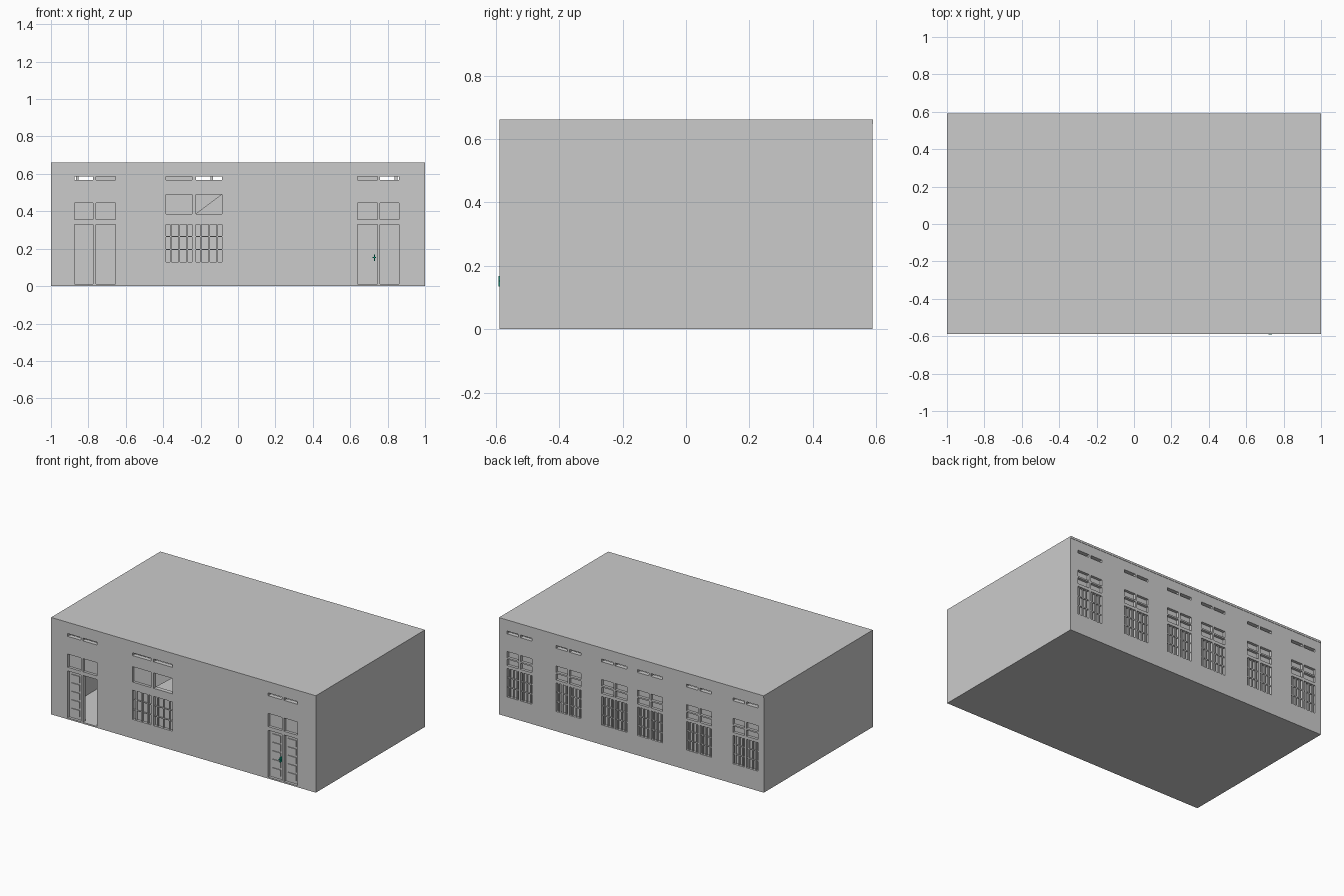
import bpy, bmesh
from mathutils import Matrix, Vector

if "Cube" in bpy.data.objects:
    bpy.data.objects.remove(bpy.data.objects["Cube"])

HX, HY, H = 1.0, 0.588, 0.66   # half length, half depth, height
T = 0.03                       # wall thickness
VENT = (0.566, 0.585)


def boxes(name, spans):
    """One object made of axis-aligned boxes (x0, x1, y0, y1, z0, z1)."""
    bm = bmesh.new()
    for x0, x1, y0, y1, z0, z1 in spans:
        centre = Vector(((x0 + x1) / 2, (y0 + y1) / 2, (z0 + z1) / 2))
        size = Vector((x1 - x0, y1 - y0, z1 - z0, 1))
        bmesh.ops.create_cube(bm, size=1, matrix=Matrix.Translation(centre) @ Matrix.Diagonal(size))
    mesh = bpy.data.meshes.new(name)
    bm.to_mesh(mesh)
    bm.free()
    ob = bpy.data.objects.new(name, mesh)
    bpy.context.collection.objects.link(ob)
    return ob


def layer(side, d0, d1):
    """Y range between two depths behind the outer face (side -1 front, +1 back)."""
    return tuple(sorted((side * (HY - d0), side * (HY - d1))))


def wall(name, side, openings):
    """Wall panel with rectangular openings (x0, x1, z0, z1) cut through."""
    ob = boxes(name, [(-HX, HX, *layer(side, 0, T), 0, H)])
    cutter = boxes(name + "_cutter", [(a, b, *layer(side, -0.05, T + 0.05), c, d) for a, b, c, d in openings])
    cutter.hide_render = True
    mod = ob.modifiers.new("openings", "BOOLEAN")
    mod.object = cutter
    mod.solver = "EXACT"
    bpy.context.view_layer.objects.active = ob
    bpy.ops.object.modifier_apply(modifier=mod.name)
    bpy.data.objects.remove(cutter)


def grille(side, x0, x1, z0, z1, cross):
    """Three vertical bars and some cross bars over one window leaf."""
    w, y = x1 - x0, layer(side, 0.004, 0.013)
    out = [(x0 + w * f - 0.004, x0 + w * f + 0.004, *y, z0, z1) for f in (0.18, 0.5, 0.82)]
    out += [(x0, x1, *layer(side, 0.006, 0.012), z - 0.003, z + 0.003) for z in cross]
    return out


def panes(side, openings):
    return [(a, b, *layer(side, 0.018, 0.022), c, d) for a, b, c, d in openings]


# Body: floor, roof and closed end walls
boxes("floor", [(-HX, HX, -HY, HY, 0, 0.008)])
boxes("roof", [(-HX, HX, -HY, HY + 0.002, H - 0.012, H + 0.002)])
boxes("end_walls", [(-HX, -HX + T, -HY, HY, 0, H), (HX - T, HX, -HY, HY, 0, H)])

# Front openings
door_l = [(-0.875, -0.775), (-0.76, -0.655)]
window = [(-0.385, -0.245), (-0.225, -0.085)]
door_r = [(0.64, 0.745), (0.76, 0.86)]
leaves = door_l + window + door_r
vents = [(*s, *VENT) for s in leaves]
doors = [(*s, 0.01, 0.33) for s in door_l + door_r]
transoms = [(*s, 0.355, 0.445) for s in door_l + door_r]
high = [(*s, 0.385, 0.49) for s in window]
low = [(*s, 0.13, 0.33) for s in window]
wall("front_wall", -1, vents + doors + transoms + high + low)
boxes("front_panes", panes(-1, transoms + low + high[:1]))
boxes("front_grilles", [b for o in low for b in grille(-1, *o, (0.195, 0.265))])

# Closed door leaves with raised panels; the second left leaf is open
closed = [doors[0], doors[2], doors[3]]
boxes("door_leaves", panes(-1, closed))
boxes("door_panels", [(a + 0.02, b - 0.02, *layer(-1, 0.013, 0.018), 0.03 + i * 0.058, 0.075 + i * 0.058)
                      for a, b, _, _ in closed for i in range(5)])

# Broken pane: only the upper left triangle remains
x0, x1, z0, z1 = high[1]
y = -HY + 0.018
mesh = bpy.data.meshes.new("broken_pane")
mesh.from_pydata([(x0, y, z0), (x1, y, z1), (x0, y, z1)], [], [(0, 1, 2)])
bpy.context.collection.objects.link(bpy.data.objects.new("broken_pane", mesh))

# Green door handle
handle = boxes("door_handle", [(0.727, 0.733, -HY - 0.003, -HY + 0.018, 0.135, 0.168),
                               (0.718, 0.738, -HY - 0.003, -HY + 0.003, 0.15, 0.155)])
green = bpy.data.materials.new("green")
green.diffuse_color = (0.0, 0.4, 0.25, 1)
green.use_nodes = True
green.node_tree.nodes["Principled BSDF"].inputs["Base Color"].default_value = green.diffuse_color
handle.data.materials.append(green)

# Back: six identical bays of vent, upper window and barred lower window
b_vents, b_high, b_low = [], [], []
for c in (0.845, 0.475, 0.13, -0.14, -0.51, -0.86):
    for a, b in ((c - 0.095, c - 0.007), (c + 0.007, c + 0.095)):
        b_vents.append((a, b, *VENT))
        b_high += [(a, b, 0.35, 0.392), (a, b, 0.402, 0.445)]
        b_low.append((a, b, 0.135, 0.33))
wall("back_wall", 1, b_vents + b_high + b_low)
boxes("back_panes", panes(1, b_high + b_low))
boxes("back_grilles", [b for o in b_low for b in grille(1, *o, (0.2, 0.265))])
